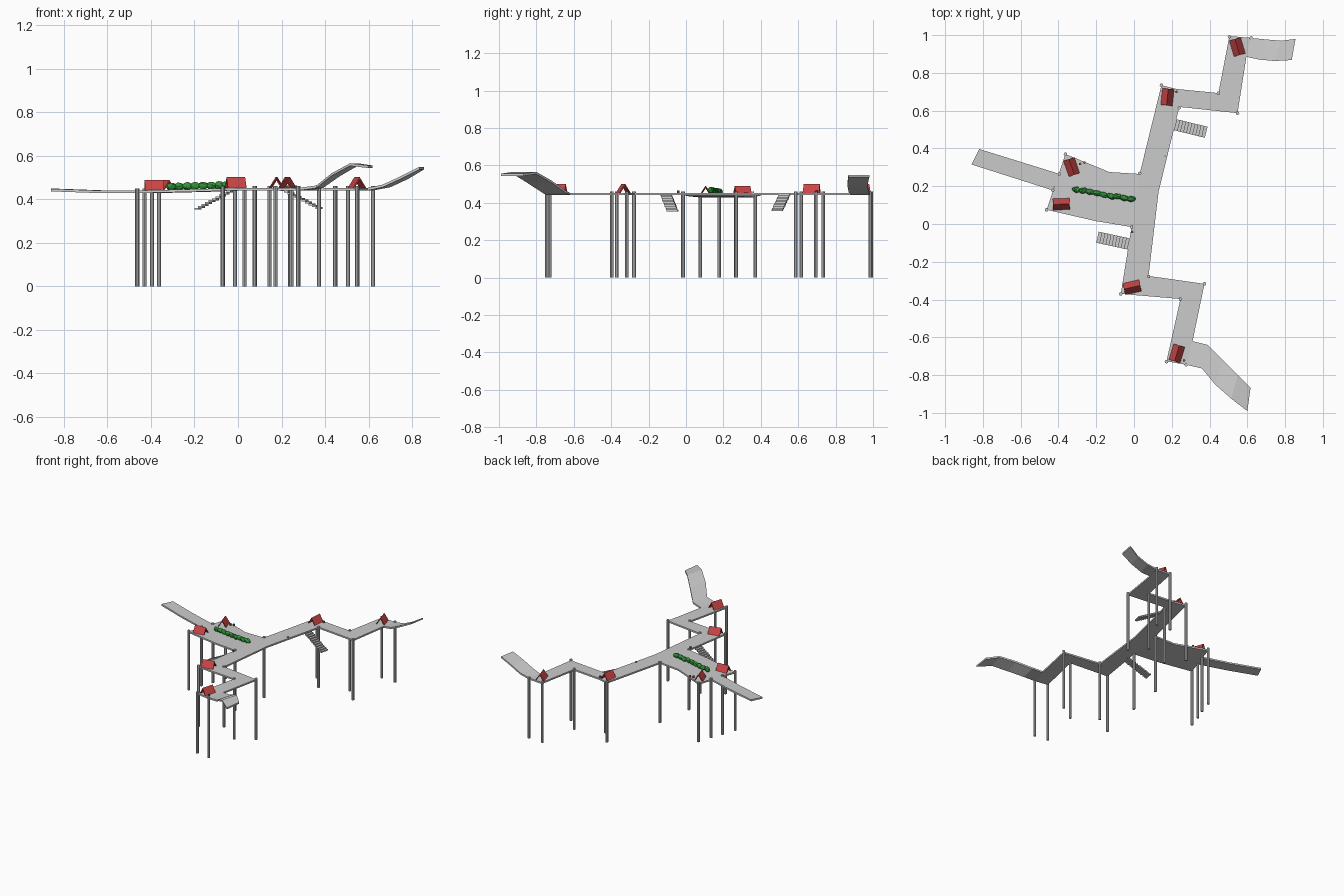
import bpy, bmesh, math, random
from mathutils import Vector, Matrix

if "Cube" in bpy.data.objects:
    bpy.data.objects.remove(bpy.data.objects["Cube"])

random.seed(3)
TOP, THICK = 0.453, 0.012


def material(name, rgb):
    m = bpy.data.materials.new(name)
    m.diffuse_color = (*rgb, 1)
    m.use_nodes = True
    m.node_tree.nodes["Principled BSDF"].inputs["Base Color"].default_value = m.diffuse_color
    return m


RED = material("red_canvas", (0.60, 0.06, 0.06))
GREEN = material("leaf_green", (0.03, 0.30, 0.04))
BROWN = material("brown", (0.25, 0.13, 0.08))
TEAL = material("teal", (0.05, 0.5, 0.4))


def finish(name, bm, mat=None):
    bmesh.ops.recalc_face_normals(bm, faces=bm.faces[:])
    me = bpy.data.meshes.new(name)
    bm.to_mesh(me)
    bm.free()
    ob = bpy.data.objects.new(name, me)
    bpy.context.collection.objects.link(ob)
    if mat:
        me.materials.append(mat)
    return ob


def slab(name, faces):
    """Sheet faces given by their top corners, thickened downwards."""
    bm = bmesh.new()
    for f in faces:
        bm.faces.new([bm.verts.new(p) for p in f])
    bmesh.ops.remove_doubles(bm, verts=bm.verts[:], dist=1e-4)
    ext = bmesh.ops.extrude_face_region(bm, geom=bm.faces[:], use_keep_orig=True)
    for v in ext["geom"]:
        if isinstance(v, bmesh.types.BMVert):
            v.co.z -= THICK
    return finish(name, bm)


def strip(name, sections):
    """Ramp through (left xy, right xy, z) sections."""
    rows = [((*l, z), (*r, z)) for l, r, z in sections]
    return slab(name, [(a[0], a[1], b[1], b[0]) for a, b in zip(rows, rows[1:])])


# main zigzag deck
outline = [(0.145, 0.735), (0.225, 0.715), (0.447, 0.693), (0.505, 0.995), (0.62, 0.985),
           (0.595, 0.885), (0.548, 0.587), (0.24, 0.62), (0.13, 0.17), (0.077, -0.275),
           (0.373, -0.317), (0.31, -0.62), (0.277, -0.745), (0.172, -0.727),
           (0.246, -0.397), (-0.07, -0.37), (-0.013, -0.016), (0.03, 0.265)]
slab("main_deck", [[(x, y, TOP) for x, y in outline]])

# flared west deck and its gangway
strip("west_deck", [((0.03, 0.265), (-0.013, -0.016), TOP),
                    ((-0.13, 0.275), (-0.20, 0.015), 0.447),
                    ((-0.363, 0.37), (-0.463, 0.075), 0.441)])
strip("west_gangway", [((-0.395, 0.265), (-0.43, 0.178), 0.441),
                       ((-0.60, 0.329), (-0.64, 0.245), 0.441),
                       ((-0.82, 0.397), (-0.86, 0.315), 0.449)])

# curved rising ramps
strip("north_ramp", [((0.62, 0.985), (0.595, 0.885), TOP),
                     ((0.70, 0.977), (0.665, 0.870), 0.468),
                     ((0.78, 0.970), (0.745, 0.863), 0.505),
                     ((0.855, 0.980), (0.835, 0.868), 0.55)])
strip("south_ramp", [((0.31, -0.62), (0.277, -0.745), TOP),
                     ((0.39, -0.64), (0.36, -0.765), 0.464),
                     ((0.47, -0.72), (0.43, -0.85), 0.52),
                     ((0.55, -0.80), (0.515, -0.925), 0.566),
                     ((0.617, -0.868), (0.60, -0.99), 0.556)])

# support posts at the corners
posts = [(0.145, 0.735), (0.24, 0.615), (0.447, 0.693), (0.548, 0.587), (0.505, 0.991),
         (0.62, 0.985), (0.03, 0.268), (-0.013, -0.016), (-0.363, 0.37), (-0.395, 0.265),
         (-0.43, 0.178), (-0.463, 0.075), (0.077, -0.278), (-0.07, -0.37), (0.373, -0.317),
         (0.246, -0.397), (0.172, -0.729), (0.277, -0.745)]
bm = bmesh.new()
for x, y in posts:
    h = 0.45 if x < -0.3 else 0.461
    bmesh.ops.create_cone(bm, cap_ends=True, segments=8, radius1=0.0095, radius2=0.0095,
                          depth=h, matrix=Matrix.Translation((x, y, h / 2)))
finish("support_posts", bm)


# hanging stairs
def stairs(name, start, end, n=11):
    a, b = Vector(start), Vector(end)
    rot = Matrix.Rotation(math.atan2(b.y - a.y, b.x - a.x), 4, 'Z')
    bm = bmesh.new()
    for i in range(n):
        p = a.lerp(b, i / (n - 1))
        bmesh.ops.create_cube(bm, size=1, matrix=Matrix.Translation(p) @ rot
                              @ Matrix.Diagonal((0.019, 0.06, 0.009, 1)))
    finish(name, bm)


stairs("north_stairs", (0.212, 0.527, 0.444), (0.373, 0.488, 0.361))
stairs("south_stairs", (-0.022, -0.107, 0.444), (-0.184, -0.072, 0.357))


# open A-frame tents
def tent(name, x, y, z, dx, dy):
    w, h, t, half = 0.031, 0.049, 0.006, 0.044
    prof = [(-w, 0), (0, h), (w, 0), (w - t, 0), (0, h - t * 1.6), (-w + t, 0)]
    mat = Matrix.Translation((x, y, z)) @ Matrix.Rotation(math.atan2(dy, dx), 4, 'Z')
    bm = bmesh.new()
    near, far = [[bm.verts.new(mat @ Vector((s, u, v))) for u, v in prof] for s in (-half, half)]
    for i in range(6):
        j = (i + 1) % 6
        bm.faces.new((near[i], near[j], far[j], far[i]))
    for ring in (near, far):
        bm.faces.new((ring[0], ring[1], ring[4], ring[5]))
        bm.faces.new((ring[1], ring[2], ring[3], ring[4]))
    finish(name, bm, RED)


tents = [(0.177, 0.672, TOP, 0.1, 1), (0.547, 0.937, TOP, -0.3, 1), (-0.33, 0.302, 0.441, -0.35, 1),
         (-0.385, 0.105, 0.441, 1, 0.05), (-0.010, -0.335, TOP, 1, 0.23), (0.227, -0.685, TOP, 0.3, 1)]
for i, t in enumerate(tents):
    tent(f"tent_{i + 1}", *t)

# lumpy hedge
bm = bmesh.new()
n = 9
for i in range(n):
    k = i / (n - 1)
    m = (Matrix.Translation((-0.305 + 0.29 * k, 0.183 - 0.053 * k + random.uniform(-0.003, 0.003),
                             0.459 + 0.008 * k))
         @ Matrix.Rotation(-0.2 + random.uniform(-0.3, 0.3), 4, 'Z')
         @ Matrix.Diagonal((0.025, 0.015, 0.018, 1)))
    made = bmesh.ops.create_icosphere(bm, subdivisions=2, radius=1, matrix=m)
    for v in made["verts"]:
        v.co += Vector([random.uniform(-0.002, 0.002) for _ in range(3)])
finish("hedge", bm, GREEN)

# small barrels beside the tents and a teal marker
bm = bmesh.new()
for x, y, z in [(0.225, 0.70, TOP), (-0.285, 0.318, 0.443), (-0.262, 0.325, 0.443),
                (-0.010, -0.042, TOP), (0.265, -0.722, TOP)]:
    bmesh.ops.create_cone(bm, cap_ends=True, segments=8, radius1=0.007, radius2=0.007,
                          depth=0.012, matrix=Matrix.Translation((x, y, z + 0.006)))
finish("barrels", bm, BROWN)
bm = bmesh.new()
bmesh.ops.create_cube(bm, size=0.008, matrix=Matrix.Translation((0.165, 0.36, TOP + 0.003)))
finish("marker", bm, TEAL)
